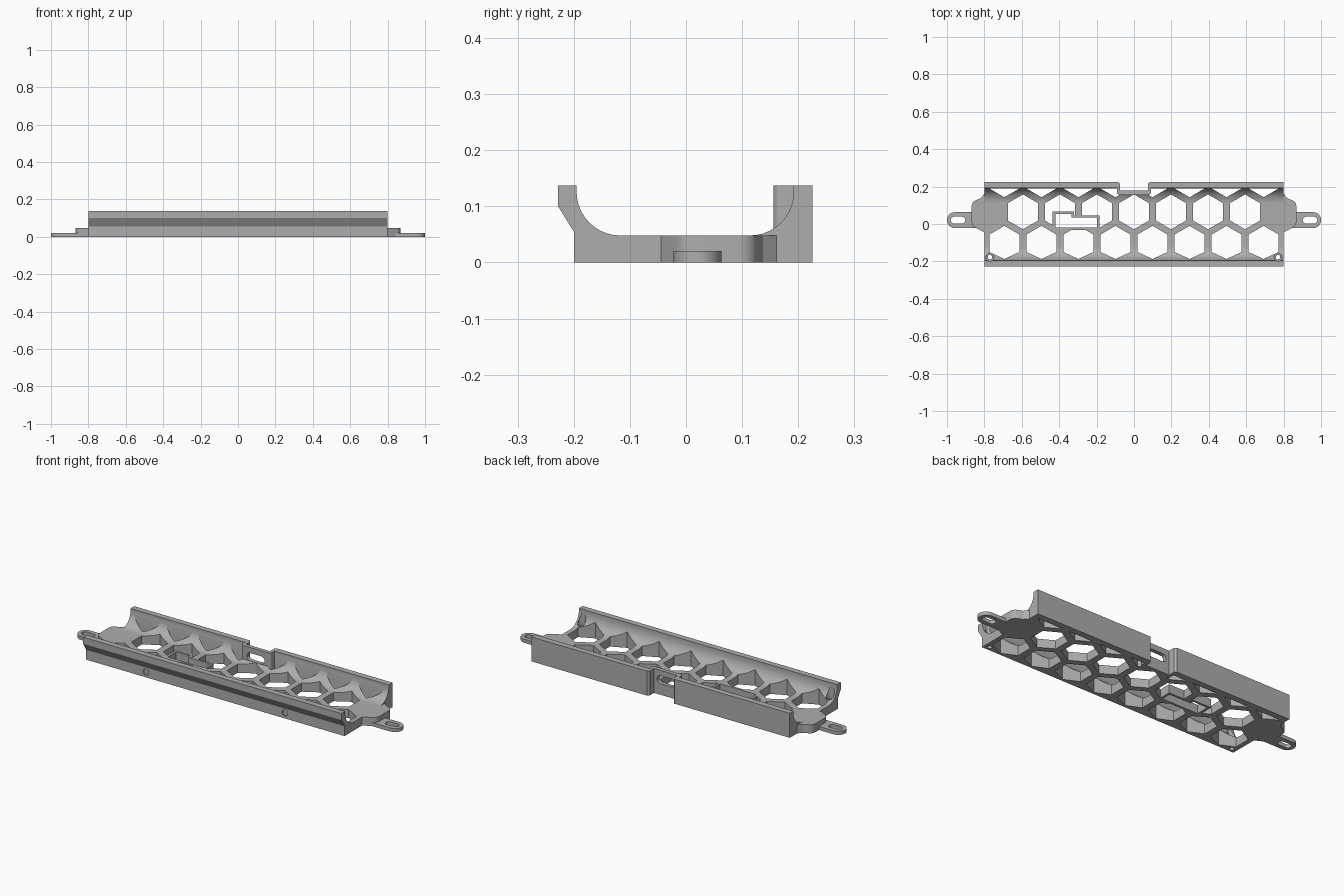
import bpy, bmesh, math
from mathutils import Matrix

if "Cube" in bpy.data.objects:
    bpy.data.objects.remove(bpy.data.objects["Cube"])

grey = bpy.data.materials.new("plain grey")
grey.use_nodes = True
colour = (0.42, 0.42, 0.42, 1)
grey.diffuse_color = colour
grey.node_tree.nodes["Principled BSDF"].inputs["Base Color"].default_value = colour

AXES = {"x": Matrix(((0, 0, 1), (1, 0, 0), (0, 1, 0))),
        "y": Matrix(((1, 0, 0), (0, 0, 1), (0, 1, 0))),
        "z": Matrix.Identity(3)}


def prism(name, outlines, low, high, axis="z"):
    """Extrude flat outlines along an axis into one closed mesh."""
    bm = bmesh.new()
    for pts in outlines:
        rings = [[bm.verts.new(AXES[axis] @ Matrix.Translation((p[0], p[1], h)).translation)
                  for p in pts] for h in (low, high)]
        bm.faces.new(rings[0])
        bm.faces.new(rings[1])
        n = len(pts)
        for i in range(n):
            j = (i + 1) % n
            bm.faces.new((rings[0][i], rings[0][j], rings[1][j], rings[1][i]))
    bmesh.ops.recalc_face_normals(bm, faces=bm.faces)
    mesh = bpy.data.meshes.new(name)
    bm.to_mesh(mesh)
    bm.free()
    ob = bpy.data.objects.new(name, mesh)
    bpy.context.collection.objects.link(ob)
    mesh.materials.append(grey)
    return ob


def combine(target, tool, mode):
    """Apply a boolean and remove the tool."""
    mod = target.modifiers.new("shape", "BOOLEAN")
    mod.object, mod.operation, mod.solver = tool, mode, "EXACT"
    bpy.context.view_layer.objects.active = target
    bpy.ops.object.modifier_apply(modifier=mod.name)
    bpy.data.objects.remove(tool)


def arc(cx, cy, r, start, end, n=10):
    return [(cx + r * math.cos(math.radians(start + (end - start) * i / n)),
             cy + r * math.sin(math.radians(start + (end - start) * i / n))) for i in range(n + 1)]


def rect(x0, x1, y0, y1):
    return [(x0, y0), (x1, y0), (x1, y1), (x0, y1)]


def rounded(x0, x1, y0, y1, r):
    return (arc(x1 - r, y1 - r, r, 0, 90, 6) + arc(x0 + r, y1 - r, r, 90, 180, 6)
            + arc(x0 + r, y0 + r, r, 180, 270, 6) + arc(x1 - r, y0 + r, r, 270, 360, 6))


def mirror(pts):
    return [(-x, y) for x, y in pts]


# Trough with curved inner walls and a flared front lip
TOP, FLOOR = 0.137, 0.048
profile = ([(-0.2, 0), (0.225, 0), (0.225, TOP), (0.192, TOP)]
           + arc(0.114, FLOOR + 0.078, 0.078, 0, -90)
           + arc(-0.117, FLOOR + 0.078, 0.078, 270, 180)
           + [(-0.195, TOP), (-0.228, TOP), (-0.228, 0.1), (-0.2, 0.055)])
body = prism("tray", [profile], -0.8, 0.8, "x")

# Rounded end wings and thin mounting tabs
wing = ([(0.7, -0.06), (0.79, -0.05)] + arc(0.834, 0.012, 0.034, -60, 0, 5)
        + arc(0.834, 0.095, 0.034, 0, 60, 5) + [(0.82, 0.137), (0.797, 0.165), (0.7, 0.15)])
tab = [(0.78, -0.022)] + arc(0.958, 0.0205, 0.0425, -90, 90, 12) + [(0.78, 0.063)]
combine(body, prism("wings", [wing, mirror(wing)], 0, FLOOR, "z"), "UNION")
combine(body, prism("tabs", [tab, mirror(tab)], 0, 0.02, "z"), "UNION")

# Honeycomb openings, with half cells along the back wall
PITCH, R = 0.198, 0.093
cells = []
for row_y, count in ((0.065, 7), (-0.103, 8)):
    for i in range(count):
        x = (i - (count - 1) / 2) * PITCH
        cells.append([(px, max(py, -0.187)) for px, py in arc(x, row_y, R, 30, 330, 5)])
half = R * math.cos(math.radians(30))
for i in range(8):
    x = (i - 3.5) * PITCH
    cells.append([(x, 0.143), (x + half, 0.19), (x - half, 0.19)])
combine(body, prism("honeycomb_cutter", cells, -0.1, 0.3), "DIFFERENCE")

# Stepped socket frame in the floor
frame = [(-0.435, -0.032), (-0.185, -0.032), (-0.185, 0.046),
         (-0.32, 0.046), (-0.32, 0.066), (-0.435, 0.066)]
hole = [(-0.421, -0.02), (-0.198, -0.02), (-0.198, 0.034),
        (-0.333, 0.034), (-0.333, 0.054), (-0.421, 0.054)]
combine(body, prism("socket_frame", [frame], 0, FLOOR), "UNION")
combine(body, prism("socket_cutter", [hole], -0.1, 0.3), "DIFFERENCE")

# Recessed centre panel in the back wall, with a cable slot
combine(body, prism("panel", [rounded(-0.092, 0.092, 0.156, 0.215, 0.014)], 0, TOP), "UNION")
recess = [(-0.085, 0.25), (-0.085, 0.225), (-0.074, 0.214), (-0.074, 0.178),
          (0.074, 0.178), (0.074, 0.214), (0.085, 0.225), (0.085, 0.25)]
combine(body, prism("recess_cutter", [recess], -0.1, 0.3), "DIFFERENCE")
combine(body, prism("slot_cutter", [rounded(-0.055, 0.055, 0.062, 0.106, 0.021)],
                    0.12, 0.3, "y"), "DIFFERENCE")

# Tab slots, corner screw holes with clearance, and front dimples
slot = rounded(0.902, 0.98, 0.002, 0.039, 0.018)
screw = arc(0.77, -0.177, 0.012, 0, 345, 23)
clearance = arc(0.77, -0.177, 0.021, 0, 345, 23)
dimple = arc(0.43, 0.03, 0.017, 0, 345, 23)
for name, pts, low, high, axis in (("tab_slot", slot, -0.1, 0.1, "z"),
                                   ("screw", screw, -0.1, 0.3, "z"),
                                   ("clearance", clearance, FLOOR, 0.3, "z"),
                                   ("dimple", dimple, -0.3, -0.193, "y")):
    combine(body, prism(name + "_cutter", [pts, mirror(pts)], low, high, axis), "DIFFERENCE")

# Smooth curves, crisp edges
bpy.ops.object.select_all(action="DESELECT")
body.select_set(True)
bpy.context.view_layer.objects.active = body
bpy.ops.object.shade_smooth_by_angle(angle=math.radians(25))
